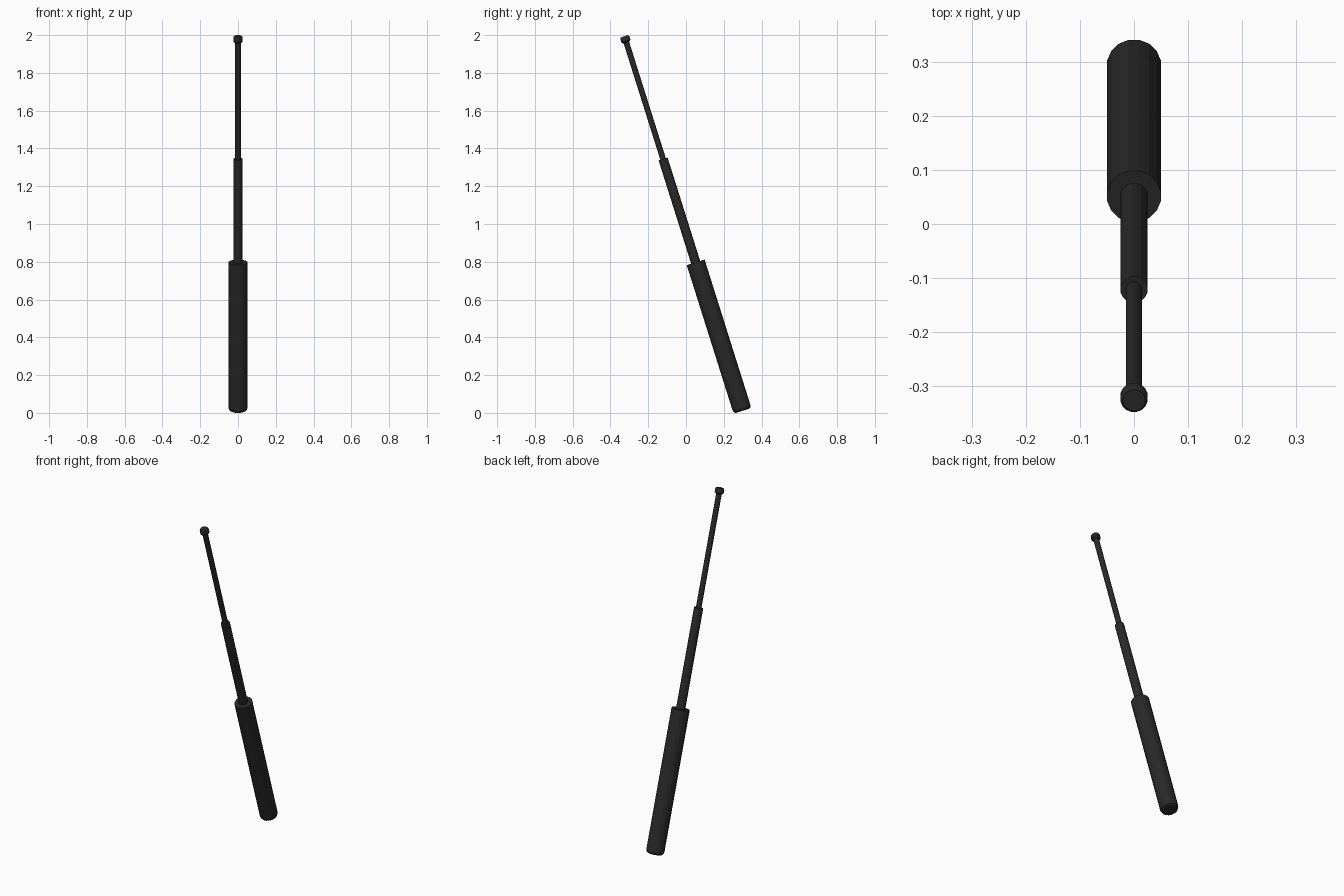
import bpy, bmesh, math
from mathutils import Matrix

if "Cube" in bpy.data.objects:
    bpy.data.objects.remove(bpy.data.objects["Cube"])

TILT = math.radians(17.5)
# tilted axis, starting at the centre of the handle's bottom face
PLACE = Matrix.Translation((0, 0.299, 0.011)) @ Matrix.Rotation(TILT, 4, 'X')

black = bpy.data.materials.new("matte black")
black.diffuse_color = (0.022, 0.022, 0.022, 1)
black.use_nodes = True
black.node_tree.nodes["Principled BSDF"].inputs["Base Color"].default_value = black.diffuse_color


def lathe(name, profile, sides):
    """Closed turned part from (radius, height) points along the baton axis."""
    bm = bmesh.new()
    rings = []
    for r, h in profile:
        ring = []
        for i in range(sides):
            a = 2 * math.pi * (i + 0.5) / sides
            ring.append(bm.verts.new(PLACE @ Matrix.Translation(
                (r * math.cos(a), r * math.sin(a), h)).to_translation()))
        rings.append(ring)
    for lo, hi in zip(rings, rings[1:]):
        for i in range(sides):
            j = (i + 1) % sides
            bm.faces.new((lo[i], lo[j], hi[j], hi[i]))
    bm.faces.new(rings[0][::-1])
    bm.faces.new(rings[-1])
    mesh = bpy.data.meshes.new(name)
    bm.to_mesh(mesh)
    bm.free()
    mesh.materials.append(black)
    obj = bpy.data.objects.new(name, mesh)
    bpy.context.collection.objects.link(obj)
    return obj


# grip with chamfered butt
lathe("handle", [(0.038, 0), (0.046, 0.005), (0.0505, 0.018), (0.0505, 0.824)], 16)
# telescoping shafts
lathe("middle_shaft", [(0.0255, 0.80), (0.0255, 1.398)], 16)
lathe("upper_shaft", [(0.0155, 1.37), (0.0155, 2.06)], 16)
# rounded end knob
lathe("tip_knob", [(0.018, 2.044), (0.0255, 2.052), (0.0255, 2.071), (0.021, 2.079)], 16)
